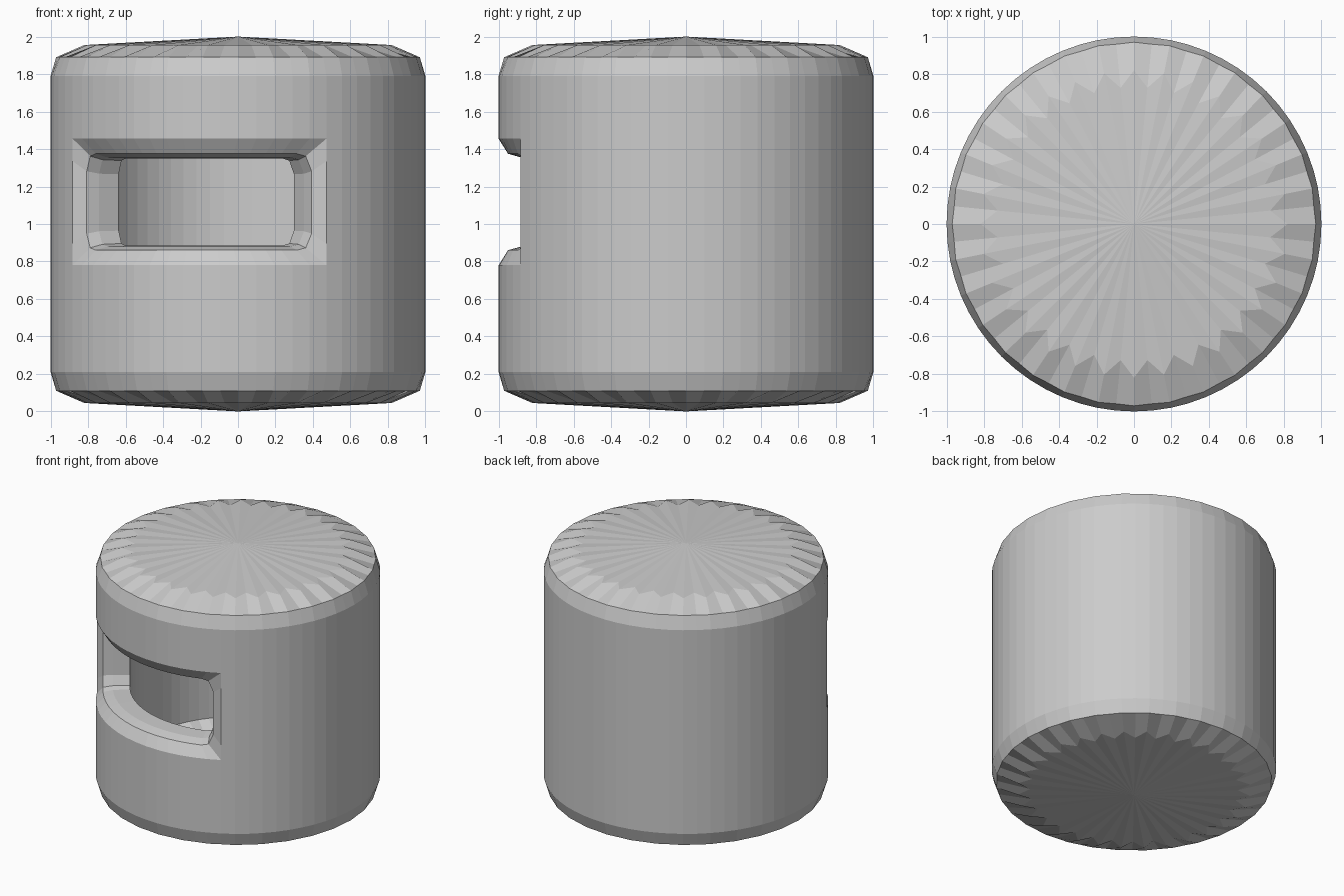
import bpy
import bmesh
from math import sin, cos, radians

if "Cube" in bpy.data.objects:
    bpy.data.objects.remove(bpy.data.objects["Cube"], do_unlink=True)

SIDES = 64
STEP = 360 / SIDES
FIRST, LAST = -11, 5              # wall columns bounding the window
LOW, HIGH = 2, 5                  # wall rows bounding the window
MID_ANGLE = (FIRST + LAST) / 2 * STEP
HALF_ANGLE = (LAST - FIRST) / 2 * STEP
MID_Z, HALF_Z = 1.115, 0.34

# Rows bottom to top: z, radius on even columns, radius on odd columns
OUTER = [(0.045, 0.82, 0.73), (0.11, 0.97, 0.964)]
OUTER_WALL = [0.21, 0.78, 0.895, 1.335, 1.455, 1.79]
INNER_R = 0.76


def mirror_rows(rows):
    return [(2 - z, a, b) for z, a, b in reversed(rows)]


def polar(angle, r, z):
    t = radians(angle)
    return (r * sin(t), -r * cos(t), z)


def squeeze(col, z, half_angle, half_z, corner):
    """Pull a window border point in to a smaller, corner-cut outline."""
    u = (col * STEP - MID_ANGLE) / HALF_ANGLE
    v = max(-1, min(1, (z - MID_Z) / HALF_Z))
    v = round(v * 50) / 50
    if abs(u) > 0.99 and abs(v) > 0.9:
        u, v = u * corner, v * corner
    return MID_ANGLE + u * half_angle, MID_Z + v * half_z


bm = bmesh.new()
columns = range(-SIDES // 2, SIDES // 2)

# Window border as grid positions, running round once
border = [(c, LOW) for c in range(FIRST, LAST)]
border += [(LAST, r) for r in range(LOW, HIGH)]
border += [(c, HIGH) for c in range(LAST, FIRST, -1)]
border += [(FIRST, r) for r in range(HIGH, LOW, -1)]


def build_skin(rows, low_z, high_z, first_row, shape=None, flip=False):
    """Capped drum of rows with a window hole; returns the hole's vertices."""
    grid = {}
    for j, (z, even, odd) in enumerate(rows):
        row = j - first_row
        for c in columns:
            r, angle, height = (odd if c % 2 else even), c * STEP, z
            if shape and (c, row + 1) in border:
                angle, height = squeeze(c, z, *shape)
            grid[c, row + 1] = bm.verts.new(polar(angle, r, height))
    bottom, top = 1 - first_row, len(rows) - first_row
    nxt = lambda c: c + 1 if c + 1 < SIDES // 2 else -SIDES // 2

    def face(verts):
        bm.faces.new(verts[::-1] if flip else verts)

    for c in columns:
        for r in range(bottom, top):
            if FIRST <= c < LAST and LOW <= r < HIGH:
                continue
            face([grid[c, r], grid[nxt(c), r], grid[nxt(c), r + 1], grid[c, r + 1]])
    # Shallow cone caps
    tip_low = bm.verts.new((0, 0, low_z))
    tip_high = bm.verts.new((0, 0, high_z))
    for c in columns:
        face([tip_low, grid[nxt(c), bottom], grid[c, bottom]])
        face([tip_high, grid[c, top], grid[nxt(c), top]])
    return [grid[key] for key in border]


# Outer skin with scalloped caps
wall = [(z, 1, 1) for z in OUTER_WALL]
outer_hole = build_skin(OUTER + wall + mirror_rows(OUTER), 0, 2, len(OUTER))

# Inner skin of the hollow drum
inner_rows = [(z, INNER_R, INNER_R) for z in [0.3] + OUTER_WALL[1:-1] + [1.7]]
inner_rim = [(0.24, 0.66, 0.62)]
inner_hole = build_skin(inner_rim + inner_rows + mirror_rows(inner_rim),
                        0.22, 1.78, 1, (40, 0.235, 0.95), True)

# Window surround: bevel, then wall running in to the inner skin
loops = [outer_hole]
for r, half_angle, half_z, corner in [(0.95, 41.3, 0.26, 0.95),
                                      (0.88, 40.5, 0.24, 0.95)]:
    ring = []
    for c, row in border:
        angle, z = squeeze(c, OUTER_WALL[row - 1], half_angle, half_z, corner)
        ring.append(bm.verts.new(polar(angle, r, z)))
    loops.append(ring)
loops.append(inner_hole)
for a, b in zip(loops, loops[1:]):
    for k in range(len(a)):
        m = (k + 1) % len(a)
        bm.faces.new((a[k], a[m], b[m], b[k]))

bmesh.ops.recalc_face_normals(bm, faces=bm.faces)
mesh = bpy.data.meshes.new("hollow_drum")
bm.to_mesh(mesh)
bm.free()

# Plain grey material
grey = bpy.data.materials.new("light_grey")
grey.use_nodes = True
colour = (0.6, 0.6, 0.6, 1)
grey.diffuse_color = colour
grey.node_tree.nodes["Principled BSDF"].inputs["Base Color"].default_value = colour
mesh.materials.append(grey)
drum = bpy.data.objects.new("hollow_drum", mesh)
bpy.context.collection.objects.link(drum)
